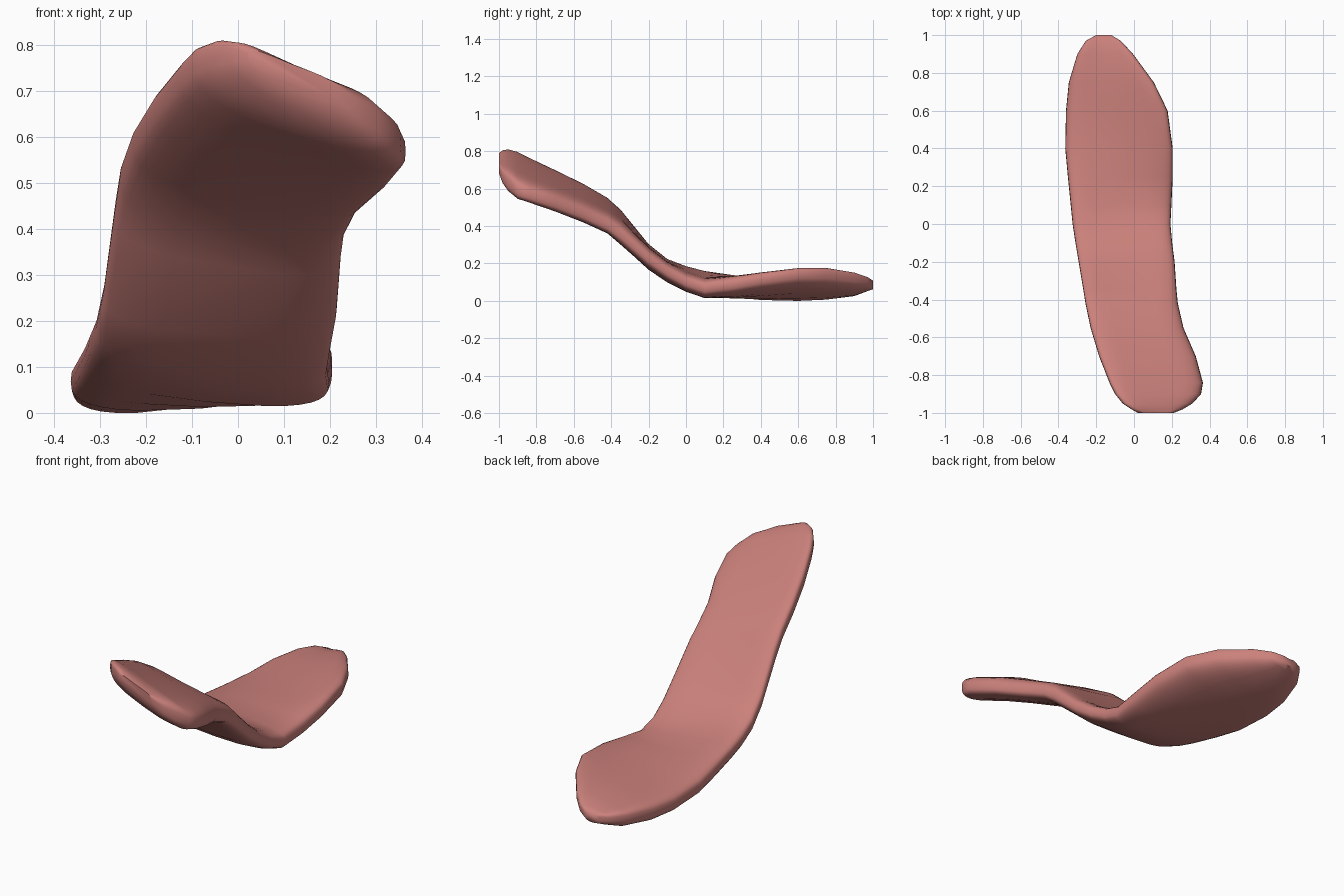
import bpy
import bmesh
import math

cube = bpy.data.objects.get("Cube")
if cube:
    bpy.data.objects.remove(cube, do_unlink=True)

SIDES = 32

# Stations from front to back: y, right rim x, left rim x, right rim z, left rim z
STATIONS = [
    (-1, .02, .21, .785, .71), (-.98, -.015, .26, .79, .67),
    (-.95, -.06, .31, .785, .64), (-.9, -.1, .355, .77, .6),
    (-.84, -.13, .365, .74, .58), (-.7, -.185, .327, .672, .535),
    (-.55, -.23, .262, .598, .478), (-.42, -.257, .232, .522, .42),
    (-.35, -.268, .225, .45, .372), (-.2, -.293, .215, .268, .24),
    (-.1, -.31, .202, .192, .168), (0, -.325, .193, .157, .112),
    (.1, -.335, .198, .133, .078), (.25, -.35, .205, .105, .098),
    (.4, -.364, .205, .08, .125), (.6, -.36, .178, .067, .152),
    (.75, -.345, .105, .076, .152), (.9, -.3, -.005, .09, .132),
    (.97, -.255, -.07, .1, .118), (1, -.2, -.12, .1, .105),
]


def signed_power(value, power):
    return math.copysign(abs(value) ** power, value)


def mid_height(station):
    return (station[3] + station[4]) / 2


def slope_factor(index):
    """Vertical thickening that keeps the slab even where it climbs."""
    before = STATIONS[max(index - 1, 0)]
    after = STATIONS[min(index + 1, len(STATIONS) - 1)]
    rise = (mid_height(after) - mid_height(before)) / (after[0] - before[0])
    return math.sqrt(1 + rise * rise)


def section(index):
    """Blunt-rimmed slab with a tilted, slightly dished centre line."""
    y, x_right, x_left, z_right, z_left = STATIONS[index]
    centre, half_width = (x_right + x_left) / 2, (x_left - x_right) / 2
    taper_length = .18 if y > 0 else .07
    end_taper = min(1, math.sqrt((1 - abs(y)) / taper_length + .12))
    # Thinnest at the bend, fuller towards both ends
    thickness = .045 + .014 * min(1, abs(y + .2) / .4)
    half = thickness * slope_factor(index) * end_taper
    dish = (.012 + .014 * max(0, min(1, y / .5))) * end_taper
    points = []
    for step in range(SIDES):
        angle = math.tau * step / SIDES
        across = signed_power(math.cos(angle), .45)
        up = signed_power(math.sin(angle), .65)
        chord = mid_height(STATIONS[index]) + across * (z_left - z_right) / 2
        z = chord - dish * (1 - across * across) + half * up
        points.append((centre + half_width * across, y, z))
    return points


# Loft the body through all sections and close both tips
bm = bmesh.new()
rings = [[bm.verts.new(p) for p in section(i)] for i in range(len(STATIONS))]
for ring, following in zip(rings, rings[1:]):
    for i in range(SIDES):
        j = (i + 1) % SIDES
        bm.faces.new((ring[i], ring[j], following[j], following[i]))
bm.faces.new(rings[0])
bm.faces.new(rings[-1])
bmesh.ops.recalc_face_normals(bm, faces=bm.faces)

# Rest the lowest point on the ground
lowest = min(v.co.z for v in bm.verts)
bmesh.ops.translate(bm, verts=bm.verts, vec=(0, 0, -lowest))
mesh = bpy.data.meshes.new("tongue")
bm.to_mesh(mesh)
bm.free()
tongue = bpy.data.objects.new("tongue", mesh)
bpy.context.collection.objects.link(tongue)

# Soft pink material
pink = bpy.data.materials.new("pink_flesh")
pink.use_nodes = True
colour = (.6, .22, .2, 1)
pink.diffuse_color = colour
shader = pink.node_tree.nodes["Principled BSDF"]
shader.inputs["Base Color"].default_value = colour
shader.inputs["Roughness"].default_value = .6
mesh.materials.append(pink)

bpy.ops.object.select_all(action='DESELECT')
tongue.select_set(True)
bpy.context.view_layer.objects.active = tongue
bpy.ops.object.shade_smooth_by_angle(angle=math.radians(70))
